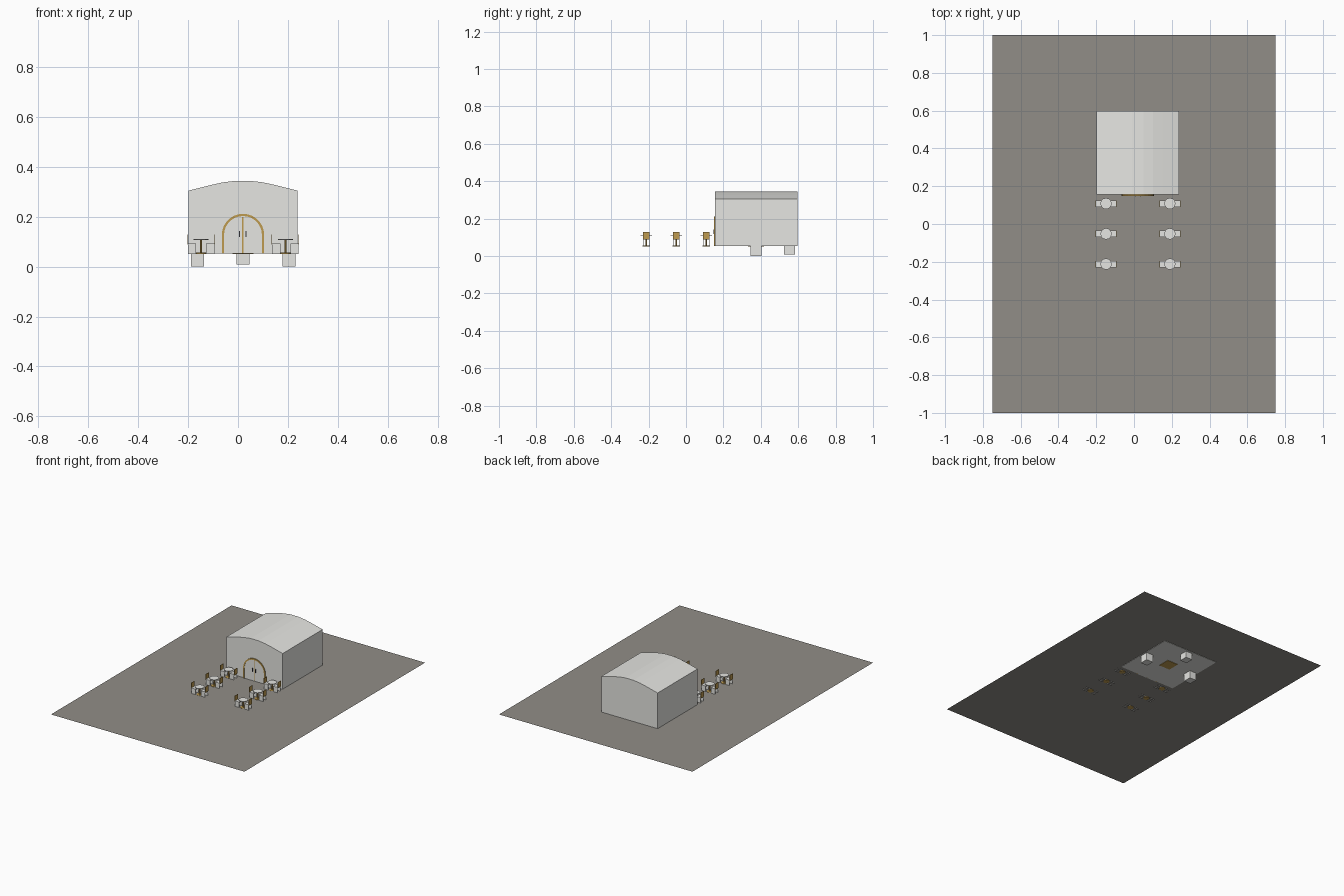
import bpy, bmesh, math

if "Cube" in bpy.data.objects:
    bpy.data.objects.remove(bpy.data.objects["Cube"])


def material(name, rgb):
    m = bpy.data.materials.new(name)
    m.diffuse_color = (*rgb, 1)
    m.use_nodes = True
    m.node_tree.nodes["Principled BSDF"].inputs["Base Color"].default_value = m.diffuse_color
    return m


WHITE = material("off white", (0.79, 0.79, 0.76))
GREY = material("warm grey", (0.285, 0.27, 0.245))
GOLD = material("golden brown", (0.52, 0.33, 0.08))
DARK = material("dark metal", (0.03, 0.03, 0.035))


def finish(bm, name, mat):
    bmesh.ops.recalc_face_normals(bm, faces=bm.faces)
    me = bpy.data.meshes.new(name)
    bm.to_mesh(me)
    bm.free()
    me.materials.append(mat)
    ob = bpy.data.objects.new(name, me)
    bpy.context.collection.objects.link(ob)
    return ob


def box(name, lo, hi, mat):
    bm = bmesh.new()
    bmesh.ops.create_cube(bm, size=1)
    for v in bm.verts:
        v.co = [(a + b) / 2 + c * (b - a) for a, b, c in zip(lo, hi, v.co)]
    return finish(bm, name, mat)


def disc(name, x, y, z0, z1, r, sides, mat):
    bm = bmesh.new()
    bmesh.ops.create_cone(bm, cap_ends=True, segments=sides, radius1=r, radius2=r, depth=z1 - z0)
    bmesh.ops.translate(bm, verts=bm.verts, vec=(x, y, (z0 + z1) / 2))
    return finish(bm, name, mat)


def extrude_xz(name, pts, y0, y1, mat):
    """Extrude an (x, z) outline from y0 to y1."""
    bm = bmesh.new()
    face = bm.faces.new([bm.verts.new((x, y0, z)) for x, z in pts])
    ext = bmesh.ops.extrude_face_region(bm, geom=[face])
    verts = [g for g in ext["geom"] if isinstance(g, bmesh.types.BMVert)]
    bmesh.ops.translate(bm, verts=verts, vec=(0, y1 - y0, 0))
    return finish(bm, name, mat)


# ground sheet
bm = bmesh.new()
bm.faces.new([bm.verts.new(p) for p in
              ((-0.75, -1, 0.055), (0.75, -1, 0.055), (0.75, 1, 0.055), (-0.75, 1, 0.055))])
finish(bm, "ground_sheet", GREY)

# hall with a shallow curved roof
CX, FLOOR, FRONT, BACK = 0.02, 0.053, 0.155, 0.597
roof = [(0.218, 0.305), (0.13, 0.327), (0.08, 0.338), (0.03, 0.344)]
outline = [(CX - 0.218, FLOOR), (CX + 0.218, FLOOR)]
outline += [(CX + dx, z) for dx, z in roof] + [(CX - dx, z) for dx, z in reversed(roof)]
extrude_xz("hall", outline, FRONT, BACK, WHITE)

# footing blocks and plate under the hall
for i, (x, y, z) in enumerate([(-0.162, 0.375, 0), (0.205, 0.375, 0), (0.02, 0.553, 0.008)]):
    box(f"footing_block_{i}", (x - 0.026, y - 0.029, z), (x + 0.026, y + 0.029, 0.054), WHITE)
box("floor_plate", (-0.022, 0.332, 0.0505), (0.062, 0.416, 0.0535), GOLD)

# arched door frame and two leaves
SPRING, N = 0.127, 14


def arc(r, a0, a1, n=N):
    return [(CX + r * math.cos(a0 + (a1 - a0) * i / n),
             SPRING + r * math.sin(a0 + (a1 - a0) * i / n)) for i in range(n + 1)]


R, r = 0.085, 0.076
frame = [(CX + R, FLOOR)] + arc(R, 0, math.pi) + [(CX - R, FLOOR), (CX - r, FLOOR)]
frame += arc(r, math.pi, 0) + [(CX + r, FLOOR)]
extrude_xz("door_frame", frame, FRONT - 0.006, FRONT + 0.002, GOLD)
gap = 0.003
for side in (-1, 1):
    leaf = [(CX + side * gap, FLOOR), (CX + side * r, FLOOR)]
    leaf += [(CX + side * max(x - CX, gap), z) for x, z in arc(r, 0, math.pi / 2, 8)]
    extrude_xz("door_leaf", leaf, FRONT - 0.004, FRONT + 0.002, WHITE)
    hx = CX + side * 0.013
    box("door_handle", (hx - 0.002, FRONT - 0.009, 0.118), (hx + 0.002, FRONT - 0.004, 0.142), DARK)
box("door_gap", (CX - gap, FRONT - 0.002, FLOOR), (CX + gap, FRONT + 0.001, 0.2), GOLD)

# round tables, each with a chair on the left and right
for x in (-0.148, 0.19):
    for y in (0.108, -0.052, -0.212):
        disc("table_top", x, y, 0.106, 0.11, 0.03, 12, WHITE)
        disc("table_stem", x, y, 0.055, 0.106, 0.004, 8, GOLD)
        disc("table_base", x, y, 0.051, 0.057, 0.02, 12, GOLD)
        for s in (-1, 1):
            xs = sorted((x + s * 0.02, x + s * 0.053))
            box("chair_seat", (xs[0], y - 0.017, 0.089), (xs[1], y + 0.017, 0.093), WHITE)
            for t in (-1, 1):
                ys = sorted((y + t * 0.015, y + t * 0.017))
                box("chair_side", (xs[0], ys[0], 0.05), (xs[1], ys[1], 0.09), WHITE)
            bx = sorted((x + s * 0.053, x + s * 0.0555))
            box("chair_back", (bx[0], y - 0.017, 0.088), (bx[1], y + 0.017, 0.128), GOLD)
